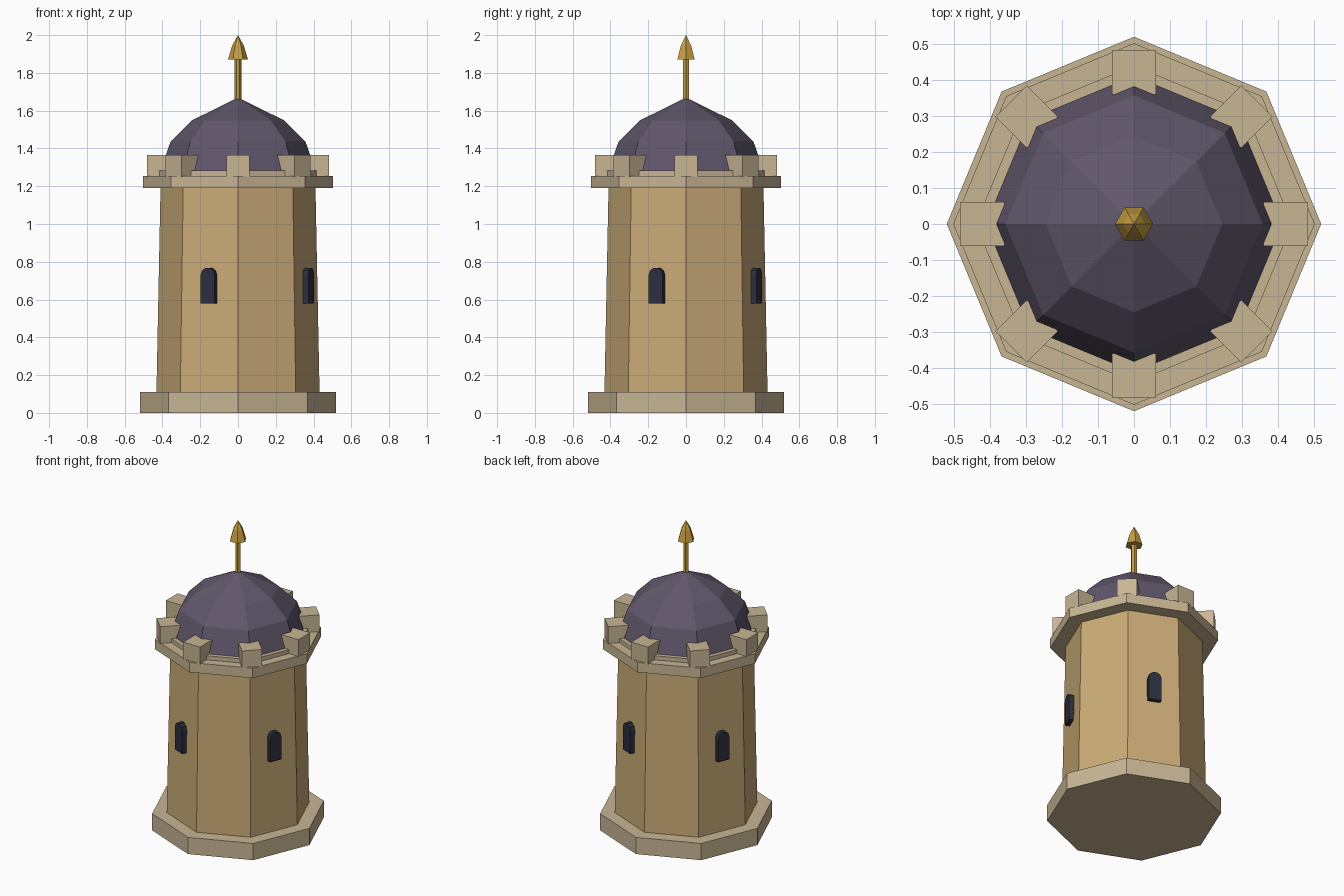
import bpy, math
from mathutils import Matrix

cube = bpy.data.objects.get("Cube")
if cube:
    bpy.data.objects.remove(cube, do_unlink=True)


def material(name, rgb):
    linear = [((c / 255 + 0.055) / 1.055) ** 2.4 for c in rgb] + [1.0]
    mat = bpy.data.materials.new(name)
    mat.use_nodes = True
    mat.diffuse_color = linear
    mat.node_tree.nodes["Principled BSDF"].inputs["Base Color"].default_value = linear
    return mat


stone = material("pale stone", (200, 182, 148))
sandstone = material("sandstone wall", (203, 172, 119))
slate = material("purple slate", (96, 87, 107))
gold = material("gold", (200, 158, 65))
dark = material("dark window", (45, 46, 62))


def add_mesh(name, verts, faces, mat, matrix=Matrix()):
    mesh = bpy.data.meshes.new(name)
    mesh.from_pydata(verts, [], faces)
    mesh.transform(matrix)
    mesh.materials.append(mat)
    obj = bpy.data.objects.new(name, mesh)
    bpy.context.collection.objects.link(obj)
    return obj


def turned(name, profile, sides, mat):
    """Flat-sided solid of revolution from (radius, height) pairs; radius 0 makes a tip."""
    verts, faces, rings = [], [], []
    for r, z in profile:
        start = len(verts)
        count = sides if r > 0 else 1
        for i in range(count):
            a = math.tau * i / sides
            verts.append((r * math.cos(a), r * math.sin(a), z))
        rings.append([start + i % count for i in range(sides)])
    for low, high in zip(rings, rings[1:]):
        for i in range(sides):
            j = (i + 1) % sides
            quad = [low[i], low[j], high[j], high[i]]
            faces.append(list(dict.fromkeys(quad)))
    faces.append(rings[0][::-1])
    if profile[-1][0] > 0:
        faces.append(rings[-1])
    return add_mesh(name, verts, faces, mat)


def prism(name, outline, near, far, mat, angle):
    """Extrude a (sideways, height) outline outward, then turn it about the tower axis."""
    n = len(outline)
    verts = [(r, y, z) for r in (near, far) for y, z in outline]
    faces = [list(range(n))[::-1], list(range(n, 2 * n))]
    faces += [[i, (i + 1) % n, n + (i + 1) % n, n + i] for i in range(n)]
    return add_mesh(name, verts, faces, mat, Matrix.Rotation(angle, 4, "Z"))


# Octagonal tower, bottom to top
turned("base_plinth", [(0.52, 0), (0.52, 0.11)], 8, stone)
turned("tower_wall", [(0.432, 0.1), (0.41, 1.2)], 8, sandstone)
turned("parapet_ledge", [(0.502, 1.19), (0.502, 1.255)], 8, stone)
turned("dome_ring", [(0.44, 1.25), (0.44, 1.282)], 8, stone)
turned("dome_roof", [(0.415, 1.27), (0.357, 1.437), (0.245, 1.548), (0, 1.67)], 8, slate)

# Finial
turned("finial_rod", [(0.018, 1.64), (0.018, 1.89)], 6, gold)
turned("finial_tip", [(0.053, 1.87), (0.031, 1.945), (0, 2.0)], 6, gold)

# Battlement blocks above every corner
block = [(-0.061, 1.25), (0.061, 1.25), (0.061, 1.365), (-0.061, 1.365)]
for i in range(8):
    prism(f"battlement_{i + 1}", block, 0.36, 0.483, stone, math.radians(45 * i))

# Arched windows on every other wall face
half, spring, segments = 0.04, 0.73, 5
arch = [(-half, 0.58), (half, 0.58)]
for i in range(segments + 1):
    a = math.pi * i / segments
    arch.append((half * math.cos(a), spring + half * math.sin(a)))
for i in range(4):
    prism(f"window_{i + 1}", arch, 0.36, 0.42, dark, math.radians(90 * i - 22.5))
